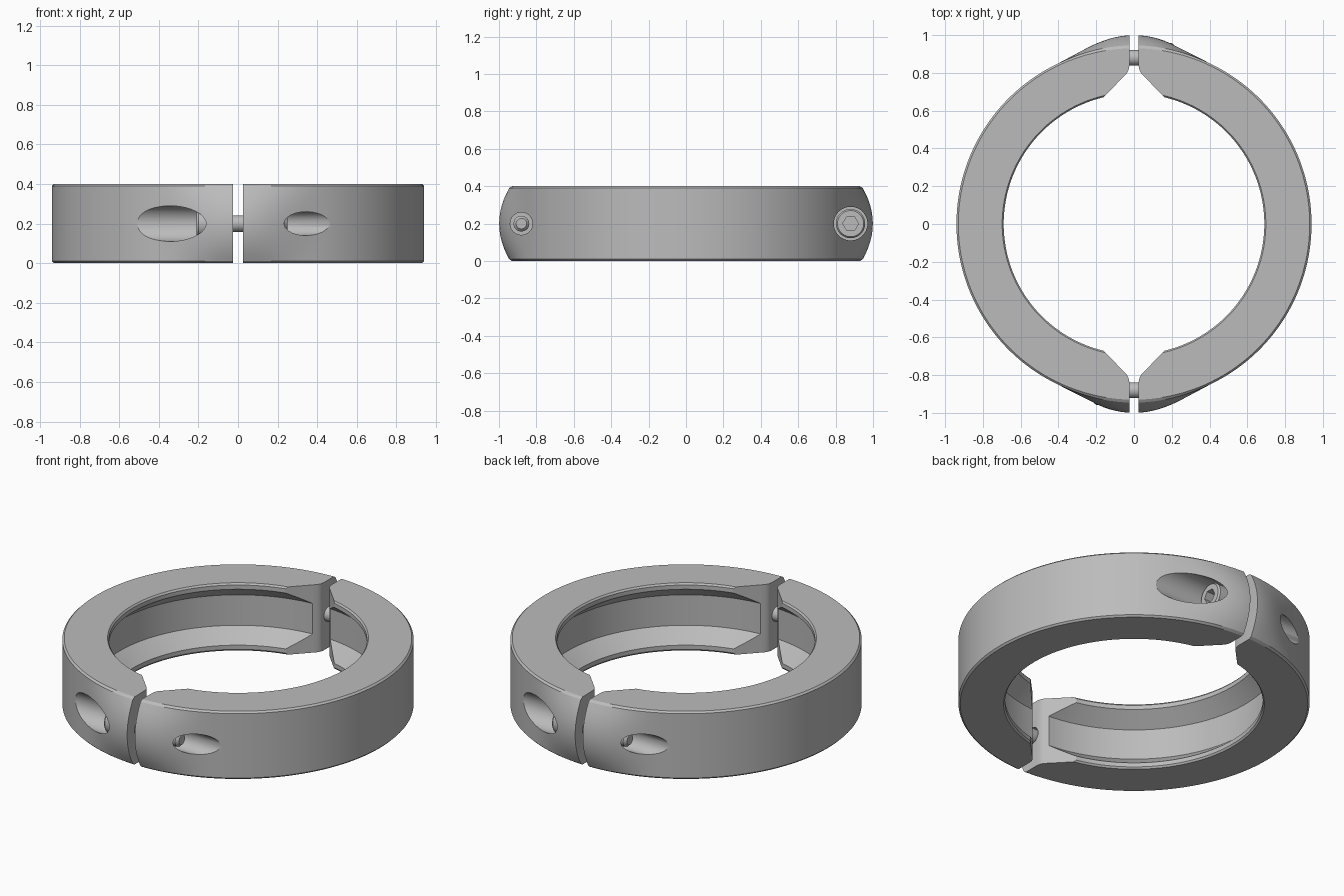
import bpy, bmesh, math
from math import cos, sin, pi, radians
from mathutils import Matrix

cube = bpy.data.objects.get("Cube")
if cube:
    bpy.data.objects.remove(cube)

HEIGHT = 0.4
MID = HEIGHT / 2
BOLT_Y = 0.88

steel = bpy.data.materials.new("brushed_grey_steel")
steel.use_nodes = True
steel.diffuse_color = (0.5, 0.5, 0.5, 1)
steel.node_tree.nodes["Principled BSDF"].inputs["Base Color"].default_value = (0.5, 0.5, 0.5, 1)


def make_object(name, bm):
    bmesh.ops.recalc_face_normals(bm, faces=bm.faces)
    mesh = bpy.data.meshes.new(name)
    bm.to_mesh(mesh)
    bm.free()
    mesh.materials.append(steel)
    obj = bpy.data.objects.new(name, mesh)
    bpy.context.collection.objects.link(obj)
    return obj


def skin(name, rings, wrap=True):
    """Join equal rings of points with quads and cap both ends."""
    bm = bmesh.new()
    rows = [[bm.verts.new(p) for p in ring] for ring in rings]
    n = len(rows[0])
    for a, b in zip(rows, rows[1:]):
        for i in range(n):
            j = (i + 1) % n
            bm.faces.new((a[i], a[j], b[j], b[i]))
    bm.faces.new(rows[0])
    bm.faces.new(rows[-1])
    return make_object(name, bm)


def lathe_x(name, profile, y=BOLT_Y, sides=40):
    """Turn (x, radius) points about the bolt axis."""
    return skin(name, [[(x, y + r * cos(2 * pi * k / sides), MID + r * sin(2 * pi * k / sides))
                        for k in range(sides)] for x, r in profile])


def cut(obj, cutter):
    cutter.hide_render = True
    mod = obj.modifiers.new("cut", 'BOOLEAN')
    mod.operation = 'DIFFERENCE'
    mod.solver = 'EXACT'
    mod.object = cutter
    bpy.context.view_layer.objects.active = obj
    bpy.ops.object.modifier_apply(modifier=mod.name)
    bpy.data.objects.remove(cutter)


def turned_copy(obj, name):
    """Copy a part half a turn around the vertical axis."""
    mesh = obj.data.copy()
    mesh.transform(Matrix.Rotation(pi, 4, 'Z'))
    other = bpy.data.objects.new(name, mesh)
    bpy.context.collection.objects.link(other)
    return other


# Clamp section: inner lips with a tapered groove, outer wall swelling at the ends
def section(angle):
    away = min(1, (90 - abs(angle)) / 27) if abs(angle) < 90 else 0
    swell = 0.03 * (1 + cos(pi * away))
    lower = [(0.78, 0.11), (0.69, 0.035), (0.69, 0.01), (0.698, 0), (0.93, 0)]
    upper = [(r, HEIGHT - z) for r, z in reversed(lower)]
    wall = []
    for k in range(13):
        z = 0.01 + (HEIGHT - 0.02) * k / 12
        wall.append((0.94 + swell * (1 - ((z - MID) / MID) ** 2), z))
    a = radians(angle)
    return [(r * cos(a), r * sin(a), z) for r, z in lower + wall + upper]


left_half = skin("left_clamp_half", [section(-94 + 2 * i) for i in range(95)])

# Split gap with flared mouth at both ends
outline = [(-0.3, 1.2), (0.025, 1.2), (0.025, 0.835), (0.029, 0.815), (0.038, 0.798),
           (0.19, 0.64), (0, 0.5), (-0.3, 0.5)]
for side in (1, -1):
    cut(left_half, skin("gap_cutter", [[(x, side * y, z) for x, y in outline]
                                       for z in (-0.1, HEIGHT + 0.1)]))

# Head counterbore and clearance hole at the back, threaded exit at the front
cut(left_half, lathe_x("bore_cutter", [(-0.1, 0.05), (0.11, 0.05), (0.11, 0.09), (1.2, 0.09)]))
cut(left_half, lathe_x("exit_cutter", [(0.2, 0.06), (1.2, 0.06)], y=-BOLT_Y))
right_half = turned_copy(left_half, "right_clamp_half")

# Socket-head bolt
back_bolt = lathe_x("back_bolt", [(-0.25, 0.028), (-0.235, 0.042), (0.11, 0.042),
                                  (0.11, 0.078), (0.2, 0.078), (0.21, 0.07)])
cut(back_bolt, lathe_x("hex_cutter", [(0.15, 0.042), (0.3, 0.042)], sides=6))
front_bolt = turned_copy(back_bolt, "front_bolt")

# Smooth curved walls, crisp edges
bpy.ops.object.select_all(action='DESELECT')
for obj in (left_half, right_half, back_bolt, front_bolt):
    obj.select_set(True)
bpy.context.view_layer.objects.active = left_half
bpy.ops.object.shade_smooth_by_angle(angle=radians(30))
